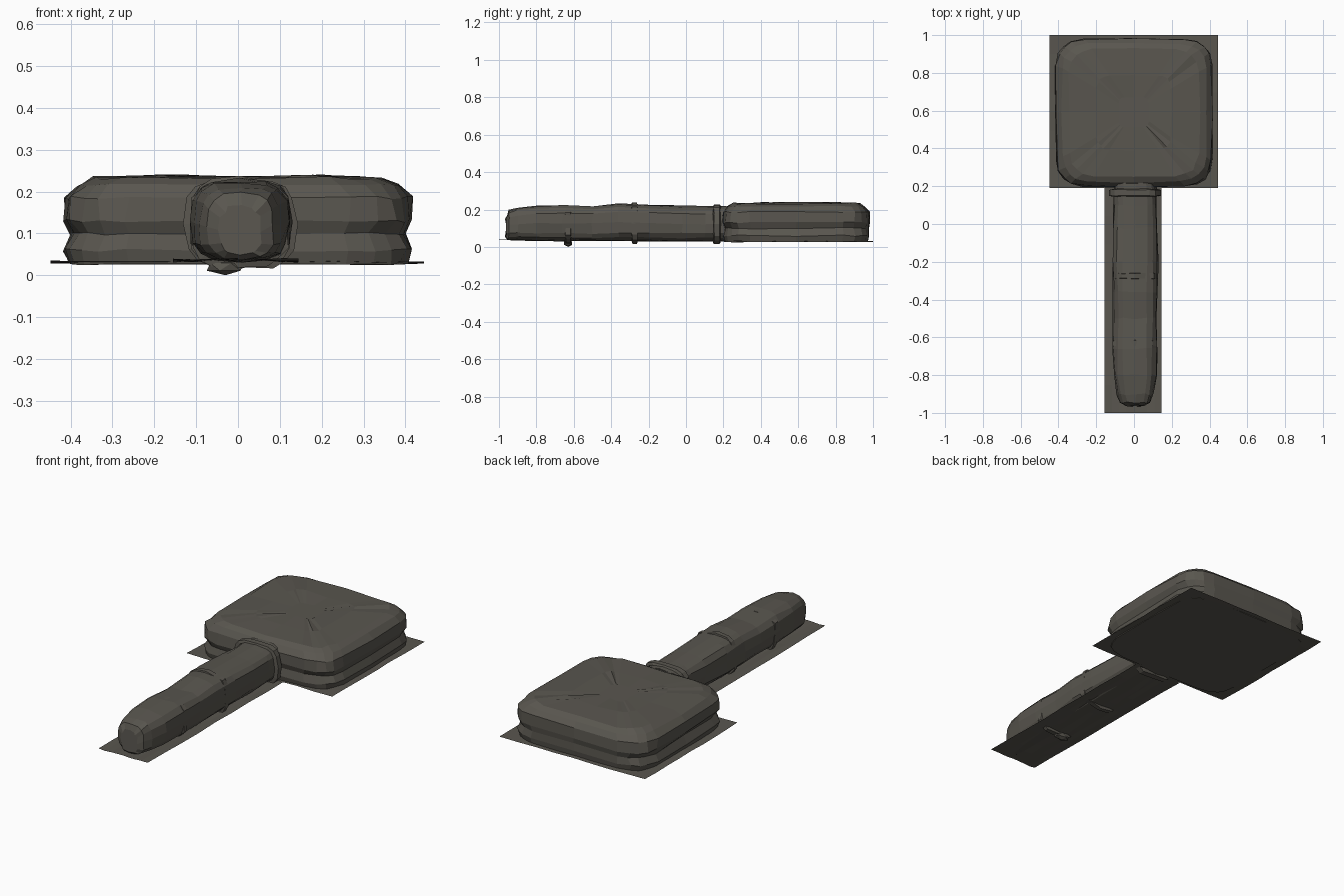
import bpy, bmesh, math, random

if "Cube" in bpy.data.objects:
    bpy.data.objects.remove(bpy.data.objects["Cube"])

random.seed(4)
mat = bpy.data.materials.new("dark_stone")
mat.diffuse_color = (0.10, 0.093, 0.078, 1)
mat.use_nodes = True
mat.node_tree.nodes["Principled BSDF"].inputs["Base Color"].default_value = mat.diffuse_color


def finish(name, bm):
    bmesh.ops.recalc_face_normals(bm, faces=bm.faces[:])
    me = bpy.data.meshes.new(name)
    bm.to_mesh(me)
    bm.free()
    me.materials.append(mat)
    ob = bpy.data.objects.new(name, me)
    bpy.context.collection.objects.link(ob)
    return ob


def outline(n, power):
    """Unit superellipse: a square with rounded corners."""
    pts = []
    for i in range(n):
        t = 2 * math.pi * i / n
        c, s = math.cos(t), math.sin(t)
        pts.append((math.copysign(abs(c) ** (2 / power), c),
                    math.copysign(abs(s) ** (2 / power), s)))
    return pts


def jit(a):
    return random.uniform(-a, a)


def loft(name, rings, closed=False):
    bm = bmesh.new()
    loops = [[bm.verts.new(p) for p in ring] for ring in rings]
    n = len(loops[0])
    pairs = list(zip(loops, loops[1:]))
    if closed:
        pairs.append((loops[-1], loops[0]))
    for a, b in pairs:
        for i in range(n):
            j = (i + 1) % n
            bm.faces.new((a[i], a[j], b[j], b[i]))
    if not closed:
        bm.faces.new(loops[0])
        bm.faces.new(loops[-1])
    return finish(name, bm)


# head: rounded slab with a pinched waist and worn top edge (z, half x, half y)
levels = [(0.028, 0.41, 0.385), (0.06, 0.418, 0.392), (0.10, 0.40, 0.385),
          (0.13, 0.42, 0.395), (0.185, 0.415, 0.392), (0.215, 0.385, 0.37),
          (0.233, 0.345, 0.34), (0.237, 0.20, 0.20), (0.234, 0.08, 0.08)]
loft("head", [[(hx * u + jit(0.006), 0.59 + hy * v + jit(0.004), z + jit(0.004))
               for u, v in outline(24, 6)] for z, hx, hy in levels])

# handle: faceted bar with a blunt rounded end (y, half x, bottom z, top z)
stations = [(-0.962, 0.05, 0.05, 0.165), (-0.945, 0.078, 0.04, 0.195),
            (-0.90, 0.098, 0.035, 0.21), (-0.80, 0.113, 0.032, 0.222),
            (-0.66, 0.116, 0.032, 0.226), (-0.50, 0.114, 0.03, 0.218),
            (-0.36, 0.118, 0.03, 0.23), (-0.20, 0.12, 0.03, 0.228),
            (-0.02, 0.117, 0.03, 0.22), (0.10, 0.115, 0.03, 0.218),
            (0.22, 0.112, 0.03, 0.22)]
loft("handle", [[(0.006 + hx * u + jit(0.005), y + jit(0.006),
                  (lo + hi) / 2 + (hi - lo) / 2 * v + jit(0.004))
                 for u, v in outline(16, 3.2)] for y, hx, lo, hi in stations])


# bands: rough straps that sink in and out of the bar
def band(name, y, thick, hx, lo, hi, rough, power=3.2):
    rings = []
    for u, v in outline(16, power):
        k = 1 + jit(rough)
        ring = []
        for scale, dy in ((0.86, -thick), (k, -thick * 0.8),
                          (k, thick * 0.8), (0.86, thick)):
            ring.append((0.006 + hx * scale * u, y + dy + jit(0.003),
                         (lo + hi) / 2 + (hi - lo) / 2 * scale * v))
        rings.append(ring)
    loft(name, rings, closed=True)


band("end_band", -0.63, 0.017, 0.116, 0.02, 0.228, 0.08)
band("middle_band", -0.275, 0.017, 0.119, 0.02, 0.23, 0.08)
band("neck_collar", 0.165, 0.02, 0.133, 0.014, 0.232, 0.05, 3.5)


# ground sheets beneath head and handle
def sheet(name, x0, x1, y0, y1):
    bm = bmesh.new()
    bmesh.ops.create_grid(bm, x_segments=8, y_segments=8, size=0.5)
    for v in bm.verts:
        v.co.x = x0 + (v.co.x + 0.5) * (x1 - x0)
        v.co.y = y0 + (v.co.y + 0.5) * (y1 - y0)
        v.co.z = 0.033 - 0.005 * v.co.y + jit(0.003)
    finish(name, bm)


sheet("head_base_sheet", -0.448, 0.445, 0.19, 1.0)
sheet("handle_base_sheet", -0.155, 0.145, -1.0, 0.19)

# lowest knot under the end band, touching the ground
bm = bmesh.new()
bmesh.ops.create_icosphere(bm, subdivisions=1, radius=1)
for v in bm.verts:
    v.co = (-0.03 + 0.05 * v.co.x, -0.63 + 0.025 * v.co.y, 0.02 + 0.02 * v.co.z)
finish("band_knot", bm)
